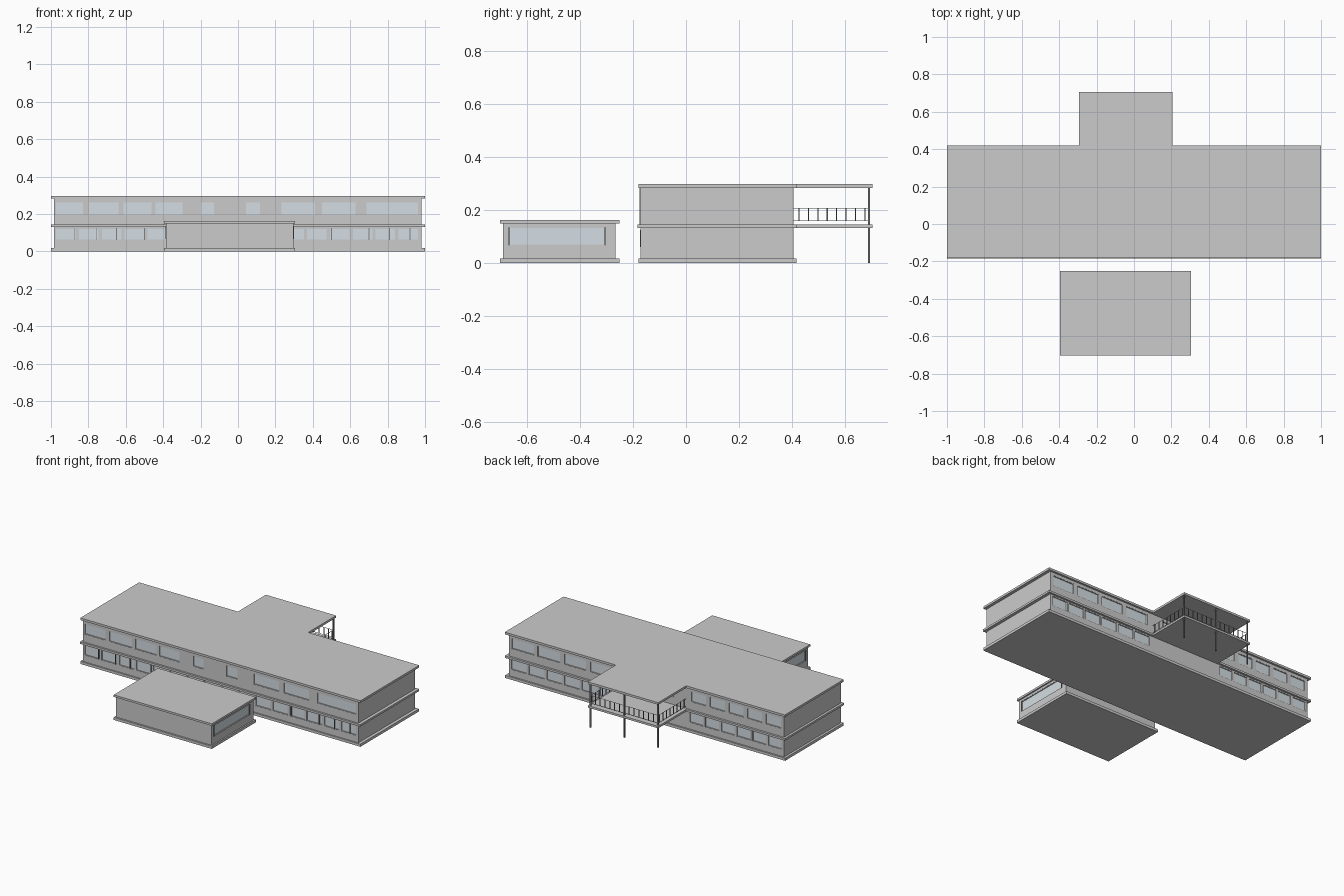
import bpy, bmesh

if "Cube" in bpy.data.objects:
    bpy.data.objects.remove(bpy.data.objects["Cube"])

glass_mat = bpy.data.materials.new("pale_glass")
glass_mat.diffuse_color = (0.66, 0.73, 0.77, 1)
glass_mat.use_nodes = True
glass_mat.node_tree.nodes["Principled BSDF"].inputs["Base Color"].default_value = glass_mat.diffuse_color
dark_mat = bpy.data.materials.new("dark_metal")
dark_mat.diffuse_color = (0.2, 0.21, 0.22, 1)
dark_mat.use_nodes = True
dark_mat.node_tree.nodes["Principled BSDF"].inputs["Base Color"].default_value = dark_mat.diffuse_color


def build(name, boxes, mat=None):
    """One object from a list of (x0, x1, y0, y1, z0, z1) boxes."""
    bm = bmesh.new()
    for x0, x1, y0, y1, z0, z1 in boxes:
        for v in bmesh.ops.create_cube(bm, size=1)["verts"]:
            v.co = ((x0 + x1) / 2 + v.co.x * (x1 - x0),
                    (y0 + y1) / 2 + v.co.y * (y1 - y0),
                    (z0 + z1) / 2 + v.co.z * (z1 - z0))
    me = bpy.data.meshes.new(name)
    bm.to_mesh(me)
    bm.free()
    ob = bpy.data.objects.new(name, me)
    bpy.context.collection.objects.link(ob)
    if mat:
        me.materials.append(mat)
    return ob


def wall(name, axis, face, out, a0, a1, z0, z1, wins=(), w0=0, w1=0):
    """Wall along axis with its outer face at `face`; wins are (start, end) openings."""
    def box(a, b, d0, d1, lo, hi):
        d = sorted((face - out * d0, face - out * d1))
        return (a, b, *d, lo, hi) if axis == "x" else (*d, a, b, lo, hi)
    t, f = 0.014, 0.003
    if not wins:
        build(name, [box(a0, a1, 0, t, z0, z1)])
        return
    solid = [box(a0, a1, 0, t, z0, w0), box(a0, a1, 0, t, w1, z1)]
    edge, panes, frames = a0, [], []
    for a, b in wins:
        if a > edge:
            solid.append(box(edge, a, 0, t, w0, w1))
        edge = b
        panes.append(box(a, b, 0.006, 0.008, w0, w1))
        frames += [box(a, a + f, 0.001, 0.012, w0, w1), box(b - f, b, 0.001, 0.012, w0, w1),
                   box(a + f, b - f, 0.001, 0.012, w0, w0 + f),
                   box(a + f, b - f, 0.001, 0.012, w1 - f, w1)]
    if a1 > edge:
        solid.append(box(edge, a1, 0, t, w0, w1))
    build(name, solid)
    build(name + "_glass", panes, glass_mat)
    build(name + "_frames", frames)


def row(start, end, n, gap):
    """n equal openings between start and end."""
    w = (end - start - gap * (n - 1)) / n
    return [(start + i * (w + gap), start + i * (w + gap) + w) for i in range(n)]


# Floor and roof slabs; upper two reach out over the terrace
X0, X1, Y0, Y1 = -0.985, 0.98, -0.172, 0.407
T0, T1, TY = -0.295, 0.207, 0.705
build("ground_slab", [(-1, 1, -0.18, 0.417, 0, 0.017)])
build("middle_slab", [(-1, 1, -0.184, 0.42, 0.131, 0.144), (T0, T1, 0.42, TY, 0.131, 0.144)])
build("roof_slab", [(-1, 1, -0.18, 0.42, 0.283, 0.297), (T0, T1, 0.42, TY, 0.283, 0.297)])

# Ground floor walls
low = dict(z0=0.017, z1=0.131, w0=0.06, w1=0.124)
wall("lower_front_wall", "x", Y0, -1, X0, X1, wins=row(-0.975, 0.965, 16, 0.012), **low)
wall("lower_back_wall", "x", Y1, 1, X0, X1,
     wins=row(-0.97, -0.31, 6, 0.012) + row(0.22, 0.965, 6, 0.012), **low)

# Upper floor walls
up = dict(z0=0.144, z1=0.283, w0=0.195, w1=0.264)
wall("upper_front_wall", "x", Y0, -1, X0, X1, wins=[
    (-0.975, -0.825), (-0.80, -0.635), (-0.615, -0.46), (-0.445, -0.295), (-0.20, -0.125),
    (0.04, 0.12), (0.23, 0.415), (0.445, 0.63), (0.685, 0.965)], **up)
wall("upper_back_wall", "x", Y1, 1, X0, X1,
     wins=row(-0.965, -0.32, 5, 0.022) + [(-0.2, -0.05), (0.0, 0.12)]
     + row(0.24, 0.96, 4, 0.025), **up)

# Blank end walls on both floors
for label, z0, z1 in (("lower", 0.017, 0.131), ("upper", 0.144, 0.283)):
    wall(label + "_left_wall", "y", X0, -1, Y0 + 0.014, Y1 - 0.014, z0, z1)
    wall(label + "_right_wall", "y", X1, 1, Y0 + 0.014, Y1 - 0.014, z0, z1)

# Mullions between the lower panes and the vertical joint on the upper front
build("lower_mullions", [(x - 0.002, x + 0.002, Y0 - 0.002, Y0 + 0.004, 0.06, 0.124)
                         for x in (-0.875, -0.755, -0.65, -0.50, 0.50, 0.70, 0.81, 0.92)], dark_mat)
build("front_joint", [(0.197, 0.203, Y0 - 0.003, Y0 + 0.002, 0.144, 0.283)])

# Terrace posts, balusters and thin rails
build("terrace_posts", [(x - 0.004, x + 0.004, 0.687, 0.695, z0, z1)
                        for x in (T0 + 0.01, -0.045, T1 - 0.01)
                        for z0, z1 in ((0.0, 0.131), (0.144, 0.283))], dark_mat)
b = 0.002
sides = (T0 + 0.01, T1 - 0.01)
bars = [(x - b, x + b, y - b, y + b, 0.157, 0.207)
        for x in sides for y in (0.427 + 0.0355 * i for i in range(8))]
bars += [(x - b, x + b, 0.691 - b, 0.691 + b, 0.157, 0.207)
         for x in (sides[0] + 0.0345 * i for i in range(1, 14))]
build("terrace_balusters", bars, dark_mat)
build("terrace_rails", [r for z in (0.157, 0.205) for r in (
    (sides[0], sides[1], 0.69, 0.692, z, z + 0.002),
    (sides[0] - 0.001, sides[0] + 0.001, Y1, 0.69, z, z + 0.002),
    (sides[1] - 0.001, sides[1] + 0.001, Y1, 0.69, z, z + 0.002))])

# Separate low annex in front
build("annex_floor", [(-0.395, 0.305, -0.703, -0.252, 0, 0.017)])
build("annex_roof", [(-0.395, 0.305, -0.703, -0.252, 0.149, 0.162)])
ann = dict(z0=0.017, z1=0.149, w0=0.066, w1=0.135)
wall("annex_front_wall", "x", -0.692, -1, -0.385, 0.296, 0.017, 0.149)
wall("annex_back_wall", "x", -0.266, 1, -0.385, 0.296, wins=[(-0.34, -0.22)], **ann)
for label, x, s in (("left", -0.385, -1), ("right", 0.296, 1)):
    wall("annex_" + label + "_wall", "y", x, s, -0.678, -0.28, wins=[(-0.67, -0.30)], **ann)
build("annex_window_posts", [(x - 0.003, x + 0.003, y - 0.003, y + 0.003, 0.066, 0.135)
                             for x in (-0.385, 0.296) for y in (-0.67, -0.305)], dark_mat)
